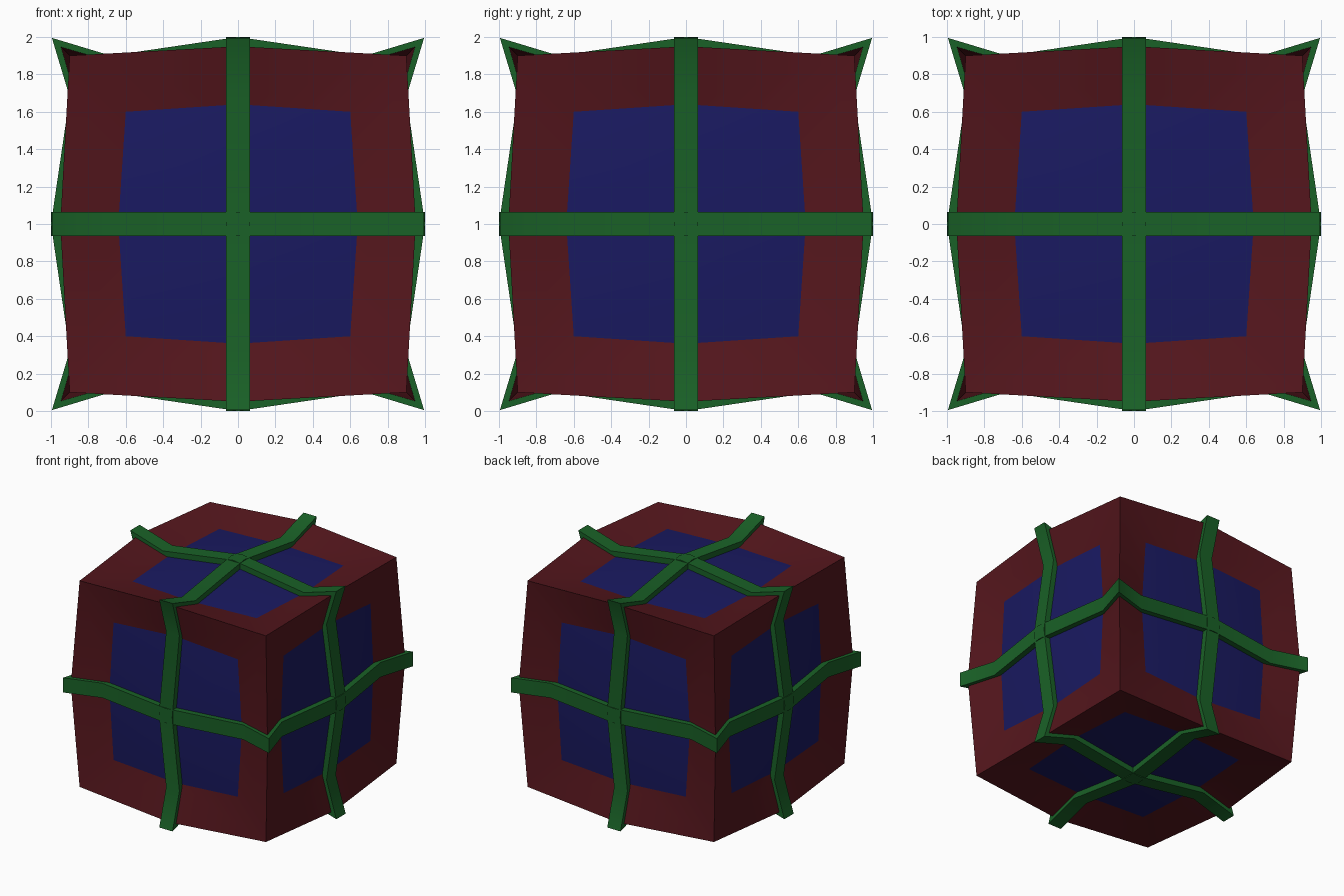
import bpy, bmesh, math
from mathutils import Vector, Matrix

if "Cube" in bpy.data.objects:
    bpy.data.objects.remove(bpy.data.objects["Cube"])

CENTRE = Vector((0, 0, 1))

def material(name, rgb):
    m = bpy.data.materials.new(name)
    m.diffuse_color = (*rgb, 1)
    m.use_nodes = True
    m.node_tree.nodes["Principled BSDF"].inputs["Base Color"].default_value = m.diffuse_color
    return m

RED = material("red_frame", (0.09, 0.008, 0.012))
BLUE = material("blue_panel", (0.01, 0.01, 0.12))
GREEN = material("green_band", (0.01, 0.12, 0.02))

# turns that carry the top face onto all six sides
TURNS = [Matrix.Rotation(math.radians(a), 3, 'X') for a in (0, 90, 180, 270)]
TURNS += [Matrix.Rotation(math.radians(a), 3, 'Y') for a in (90, 270)]

def finish(bm, name, mat, angle):
    bmesh.ops.remove_doubles(bm, verts=bm.verts, dist=0.0005)
    bmesh.ops.recalc_face_normals(bm, faces=bm.faces)
    bmesh.ops.translate(bm, verts=bm.verts, vec=CENTRE)
    me = bpy.data.meshes.new(name)
    bm.to_mesh(me)
    bm.free()
    me.materials.append(mat)
    ob = bpy.data.objects.new(name, me)
    bpy.context.collection.objects.link(ob)
    bpy.context.view_layer.objects.active = ob
    ob.select_set(True)
    bpy.ops.object.shade_smooth_by_angle(angle=math.radians(angle))
    ob.select_set(False)

# one quarter of a face: centre, valley and rim points
def point(i, j):
    k = (abs(i), abs(j))
    u, v, h = {(0, 0): (0, 0, .95), (1, 0): (.64, 0, .86), (0, 1): (0, .64, .86),
               (1, 1): (.6, .6, .86), (2, 0): (.95, 0, .95), (0, 2): (0, .95, .95),
               (2, 2): (.9, .9, .9)}[k]
    return Vector((math.copysign(u, i), math.copysign(v, j), h))

QUARTER = {"panels": [[(0, 0), (1, 0), (1, 1), (0, 1)]],
           "frame": [[(1, 0), (2, 0), (2, 2), (1, 1)], [(0, 1), (1, 1), (2, 2), (0, 2)]]}

# blue panels and red frame on all six sides
for name, mat in (("panels", BLUE), ("frame", RED)):
    bm = bmesh.new()
    for turn in TURNS:
        for sx in (1, -1):
            for sy in (1, -1):
                for quad in QUARTER[name]:
                    pts = [turn @ point(i * sx, j * sy) for i, j in quad]
                    bm.faces.new([bm.verts.new(p) for p in pts])
    finish(bm, name, mat, 60)

# green bands: a spiked square loop, one around each axis
def loop(profile):
    out = []
    for q in range(4):
        r = Matrix.Rotation(q * math.pi / 2, 2)
        out += [r @ Vector(p) for p in profile]
    return out

OUTER = loop([(0, 1), (-.68, .9), (-.995, .995), (-.9, .68)])
INNER = loop([(0, .93), (-.64, .84), (-.93, .93), (-.84, .64)])
W = 0.064

for name, axes in (("band_x", (1, 2, 0)), ("band_y", (2, 0, 1)), ("band_z", (0, 1, 2))):
    bm = bmesh.new()
    def vert(p, w):
        co = [0, 0, 0]
        co[axes[0]], co[axes[1]], co[axes[2]] = p.x, p.y, w
        return bm.verts.new(co)
    rings = [[vert(p, w) for p in ring]
             for ring, w in ((OUTER, -W), (OUTER, W), (INNER, W), (INNER, -W))]
    n = len(OUTER)
    for a in range(4):
        A, B = rings[a], rings[(a + 1) % 4]
        for i in range(n):
            j = (i + 1) % n
            bm.faces.new((A[i], A[j], B[j], B[i]))
    finish(bm, name, GREEN, 40)
